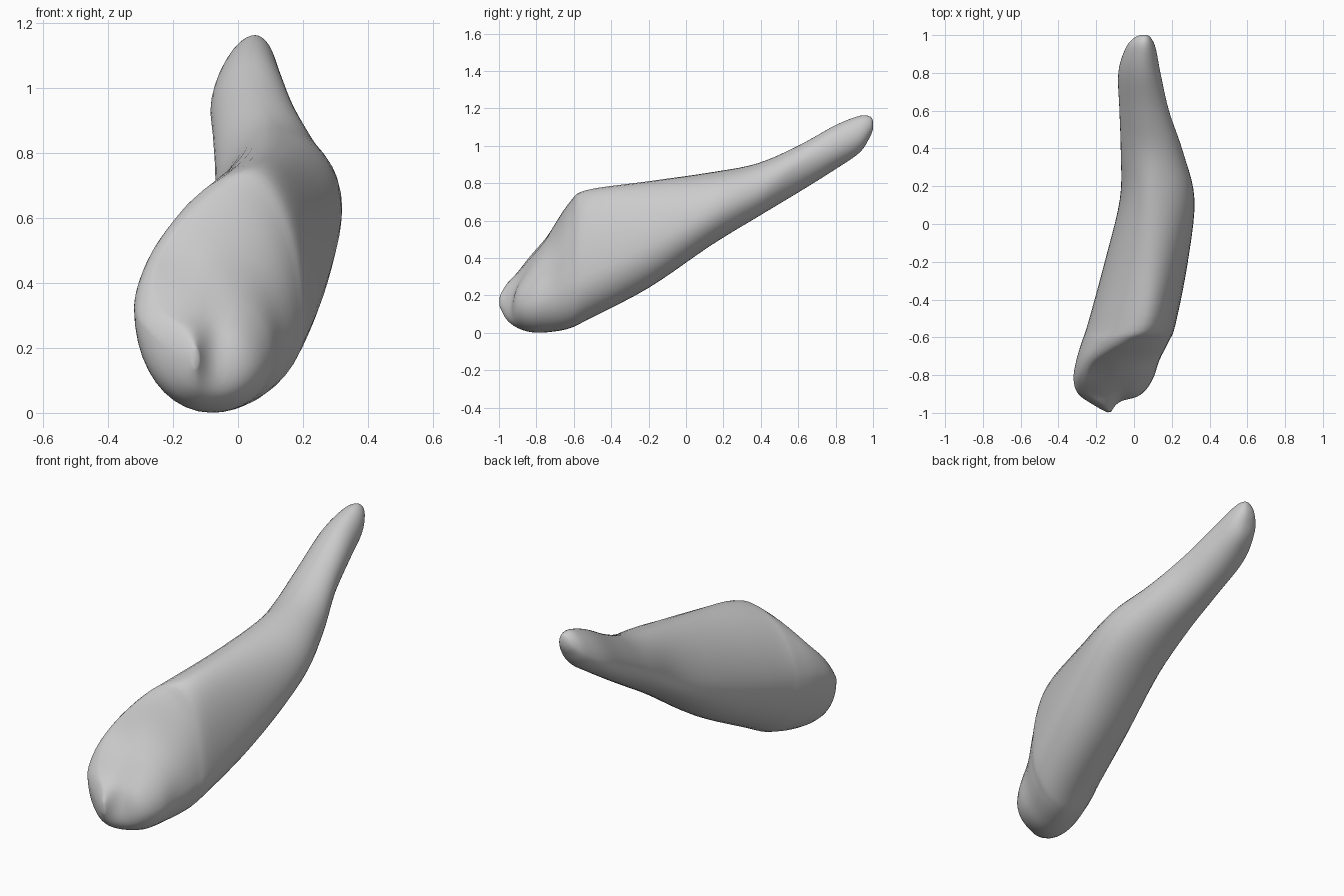
import bpy, bmesh, math

if "Cube" in bpy.data.objects:
    bpy.data.objects.remove(bpy.data.objects["Cube"])

# Cross-sections along y: y, left(x, z), right(x, z), top(x, z), bottom(x, z)
SECTIONS = [
    (-1.00, -.14, .17, -.12, .17, -.13, .20, -.13, .14),
    (-.96, -.21, .19, -.08, .15, -.16, .26, -.13, .07),
    (-.90, -.295, .27, .04, .15, -.23, .325, -.12, .025),
    (-.82, -.32, .32, .10, .17, -.25, .43, -.09, .002),
    (-.72, -.305, .36, .135, .21, -.19, .555, -.06, .005),
    (-.62, -.275, .37, .185, .27, -.04, .70, -.02, .025),
    (-.53, -.245, .38, .22, .31, .05, .763, .01, .068),
    (-.20, -.155, .46, .285, .47, .09, .81, .08, .24),
    (.13, -.075, .58, .32, .64, .10, .857, .12, .465),
    (.38, -.07, .73, .26, .75, .10, .905, .11, .618),
    (.60, -.077, .85, .185, .89, .07, 1.0, .06, .75),
    (.80, -.083, .95, .14, .99, .05, 1.11, .03, .875),
    (.93, -.045, 1.04, .115, 1.06, .05, 1.16, .04, .965),
    (.985, 0, 1.09, .09, 1.10, .055, 1.155, .05, 1.05),
    (1.00, .035, 1.11, .07, 1.11, .055, 1.13, .055, 1.09),
]
STEPS, QUARTER = 5, 10


def catmull(a, b, c, d, t):
    return .5 * (2*b + (c-a)*t + (2*a - 5*b + 4*c - d)*t*t + (3*b - a - 3*c + d)*t**3)


def section_at(i, t):
    n = len(SECTIONS) - 1
    rows = [SECTIONS[min(max(i + k, 0), n)] for k in (-1, 0, 1, 2)]
    return [catmull(*v, t) for v in zip(*rows)]


def outline(s):
    """Closed ring of four elliptic quarters through right, top, left, bottom."""
    y, lx, lz, rx, rz, tx, tz, bx, bz = s
    quarters = [((rx, rz), (tx, tz), 1, 0), ((tx, tz), (lx, lz), 1.15, 1),
                ((lx, lz), (bx, bz), 1, 0), ((bx, bz), (rx, rz), 1, 1)]
    ring = []
    for (ax, az), (cx, cz), e, from_vertical in quarters:
        for k in range(QUARTER):
            a = math.pi / 2 * k / QUARTER
            c, d = math.cos(a)**e, math.sin(a)**e
            if from_vertical:
                ring.append((cx*d + ax*(1-d), y, az*c + cz*(1-c)))
            else:
                ring.append((ax*c + cx*(1-c), y, cz*d + az*(1-d)))
    return ring


# Loft the tapering body through all sections
bm = bmesh.new()
rings = []
for i in range(len(SECTIONS) - 1):
    for k in range(STEPS):
        rings.append(outline(section_at(i, k / STEPS)))
rings.append(outline(SECTIONS[-1]))
rings = [[bm.verts.new(p) for p in r] for r in rings]
for a, b in zip(rings, rings[1:]):
    for k in range(len(a)):
        j = (k + 1) % len(a)
        bm.faces.new((a[k], a[j], b[j], b[k]))
bm.faces.new(rings[0])
bm.faces.new(rings[-1])

# Shallow groove and dent on the slanted front face
for v in bm.verts:
    if v.co.y < -.55:
        for x, z, w, h, depth in ((-.07, .22, .05, .13, .025), (-.19, .47, .06, .07, .015)):
            v.co.y += depth * math.exp(-((v.co.x-x)/w)**2 - ((v.co.z-z)/h)**2)
bmesh.ops.recalc_face_normals(bm, faces=bm.faces)

mesh = bpy.data.meshes.new("tapered_body")
bm.to_mesh(mesh)
bm.free()
mesh.shade_smooth()
body = bpy.data.objects.new("tapered_body", mesh)
bpy.context.collection.objects.link(body)
